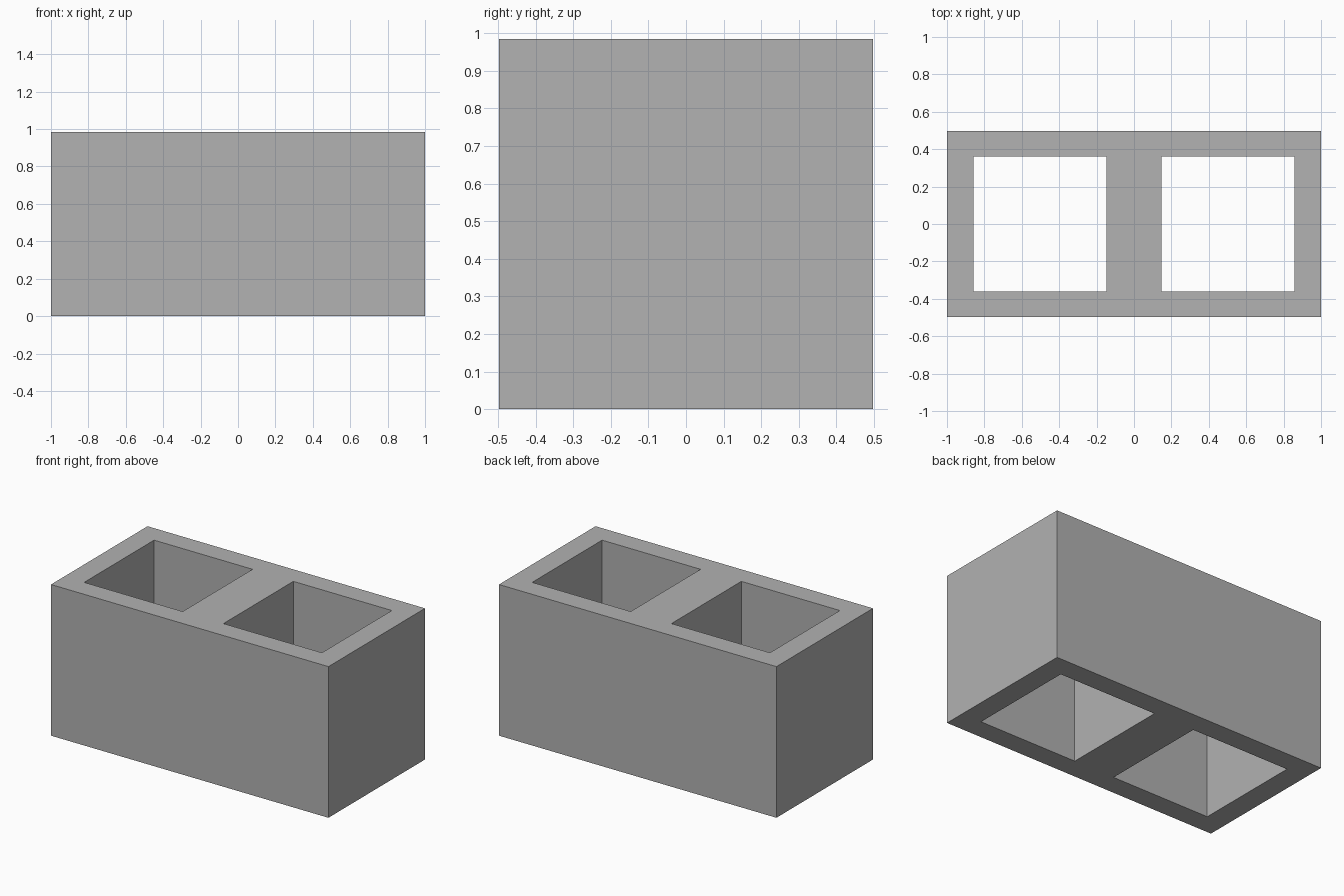
import bpy
import bmesh

cube = bpy.data.objects.get("Cube")
if cube:
    bpy.data.objects.remove(cube, do_unlink=True)

WIDTH, DEPTH, HEIGHT = 2.0, 0.994, 0.985
HOLE_IN, HOLE_OUT, HOLE_Y = 0.147, 0.857, 0.36

# Concrete colour
concrete = bpy.data.materials.new("concrete grey")
concrete.use_nodes = True
colour = (0.445, 0.445, 0.445, 1)
concrete.diffuse_color = colour
bsdf = concrete.node_tree.nodes["Principled BSDF"]
bsdf.inputs["Base Color"].default_value = colour
bsdf.inputs["Roughness"].default_value = 0.9

# Plan of the block: a grid of cells with the two hollow cores left out
xs = [-WIDTH / 2, -HOLE_OUT, -HOLE_IN, HOLE_IN, HOLE_OUT, WIDTH / 2]
ys = [-DEPTH / 2, -HOLE_Y, HOLE_Y, DEPTH / 2]
bm = bmesh.new()
plan = [[bm.verts.new((x, y, 0)) for x in xs] for y in ys]
for j in range(len(ys) - 1):
    for i in range(len(xs) - 1):
        if j == 1 and i in (1, 3):
            continue
        bm.faces.new((plan[j][i], plan[j][i + 1], plan[j + 1][i + 1], plan[j + 1][i]))

# Raise the plan to full height, keeping the underside
raised = bmesh.ops.extrude_face_region(bm, geom=bm.faces[:], use_keep_orig=True)
top = [v for v in raised["geom"] if isinstance(v, bmesh.types.BMVert)]
bmesh.ops.translate(bm, verts=top, vec=(0, 0, HEIGHT))
bmesh.ops.recalc_face_normals(bm, faces=bm.faces[:])

mesh = bpy.data.meshes.new("hollow_block")
bm.to_mesh(mesh)
bm.free()
mesh.materials.append(concrete)
block = bpy.data.objects.new("hollow_block", mesh)
bpy.context.collection.objects.link(block)
